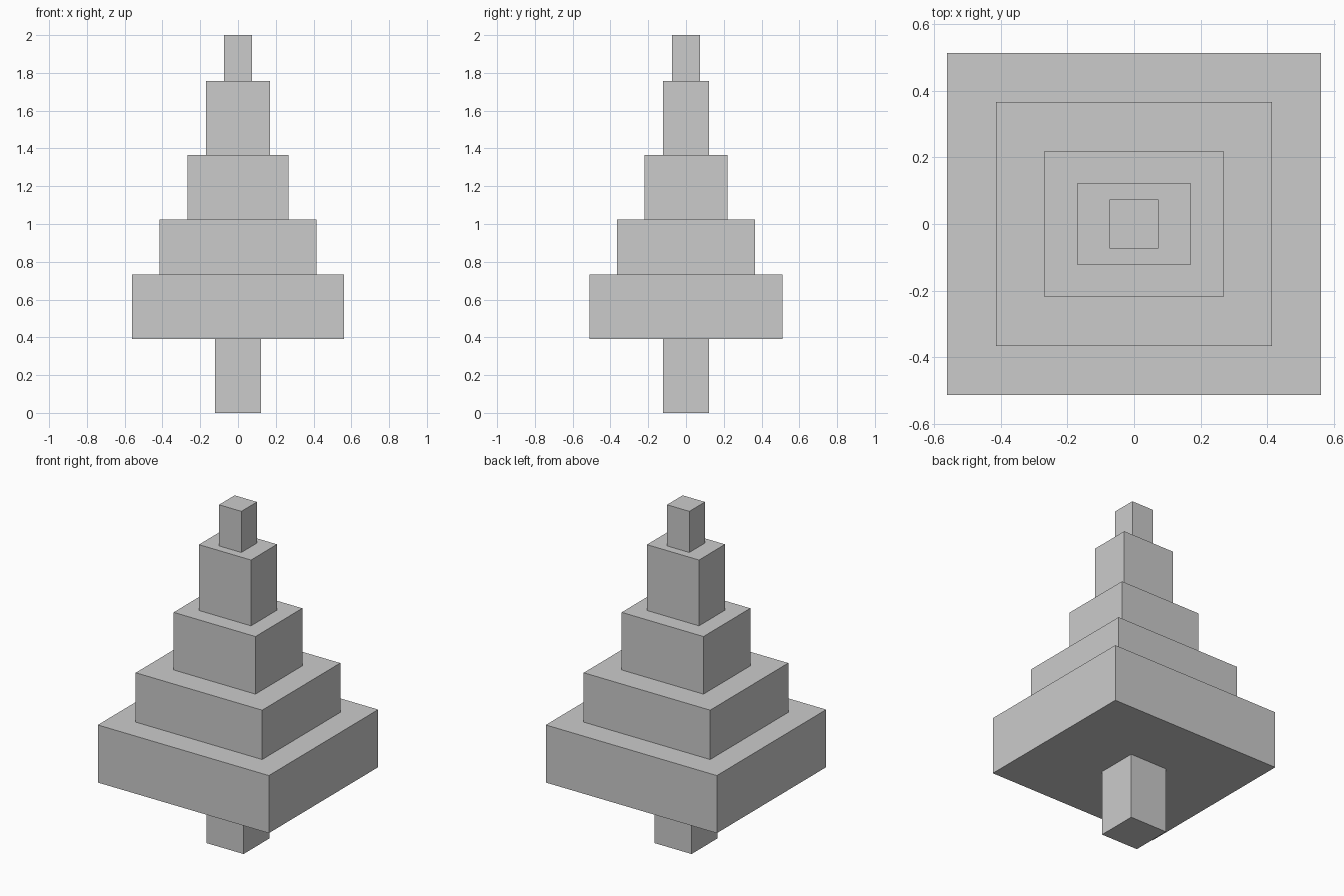
import bpy

if "Cube" in bpy.data.objects:
    bpy.data.objects.remove(bpy.data.objects["Cube"])

U = 2 / 41  # the model sits on a regular grid, 41 units tall


def box(name, width, depth, bottom, top):
    bpy.ops.mesh.primitive_cube_add(size=1, location=(0, 0, (bottom + top) / 2 * U))
    obj = bpy.context.object
    obj.name = name
    obj.scale = (width * U, depth * U, (top - bottom) * U)
    bpy.ops.object.transform_apply(location=False, rotation=False, scale=True)
    return obj


# Stacked blocks from the ground up: name, width, depth, height (grid units)
parts = [
    ("trunk", 5, 5, 8),
    ("foliage_tier_1", 23, 21, 7),
    ("foliage_tier_2", 17, 15, 6),
    ("foliage_tier_3", 11, 9, 7),
    ("foliage_tier_4", 7, 5, 8),
    ("tree_tip", 3, 3, 5),
]

z = 0
for name, width, depth, height in parts:
    box(name, width, depth, z, z + height)
    z += height
